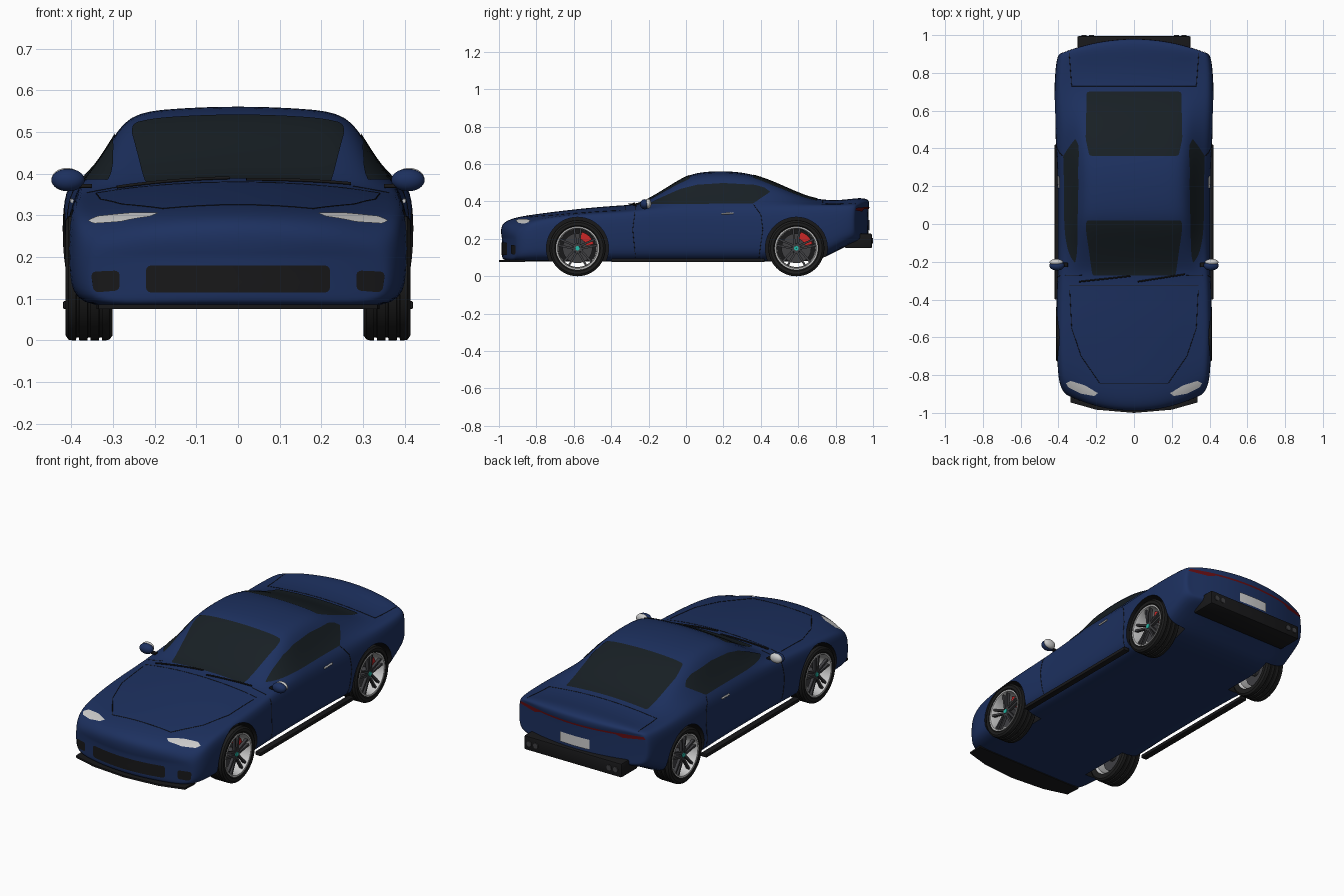
import bpy, bmesh, math
from mathutils import Vector
from mathutils.bvhtree import BVHTree

if "Cube" in bpy.data.objects:
    bpy.data.objects.remove(bpy.data.objects["Cube"])

def material(name, r, g, b):
    m = bpy.data.materials.new(name)
    m.diffuse_color = (r, g, b, 1)
    m.use_nodes = True
    m.node_tree.nodes["Principled BSDF"].inputs["Base Color"].default_value = m.diffuse_color
    return m

BLUE = material("blue_paint", .012, .03, .115)
BLACK = material("black_trim", .009, .009, .01)
GLASS = material("dark_glass", .009, .014, .018)
RUBBER = material("rubber", .012, .012, .012)
SILVER = material("silver", .6, .6, .62)
DARK = material("dark_metal", .05, .05, .055)
RED = material("red_caliper", .6, .02, .02)
LAMP = material("tail_red", .12, .004, .006)
TEAL = material("teal_cap", .02, .5, .4)

def finish(name, bm, mat, normals=True):
    if normals:
        bmesh.ops.recalc_face_normals(bm, faces=bm.faces)
    me = bpy.data.meshes.new(name)
    bm.to_mesh(me)
    bm.free()
    me.materials.append(mat)
    ob = bpy.data.objects.new(name, me)
    bpy.context.collection.objects.link(ob)
    return ob

def box(name, lo, hi, mat, bevel=.004):
    bm = bmesh.new()
    bmesh.ops.create_cube(bm, size=1)
    for v in bm.verts:
        v.co = [lo[i] + (v.co[i] + .5) * (hi[i] - lo[i]) for i in range(3)]
    if bevel:
        bmesh.ops.bevel(bm, geom=bm.edges[:], offset=bevel, segments=2, affect='EDGES', profile=.5)
    return finish(name, bm, mat)

def lathe(name, profile, mat, s, y, z, a0=0, a1=360, seg=48):
    """Turn a closed (radius, x) profile around the x axis; s picks the side."""
    bm = bmesh.new()
    full = a1 - a0 == 360
    rings = []
    for k in range(seg if full else seg + 1):
        a = math.radians(a0 + (a1 - a0) * k / seg)
        rings.append([bm.verts.new((s * x, y + r * math.cos(a), z + r * math.sin(a))) for r, x in profile])
    n = len(profile)
    for k in range(seg):
        A, B = rings[k], rings[(k + 1) % len(rings)]
        for i in range(n):
            bm.faces.new((A[i], A[(i + 1) % n], B[(i + 1) % n], B[i]))
    if not full:
        bm.faces.new(rings[0])
        bm.faces.new(rings[-1])
    return finish(name, bm, mat)

# Body: lofted stations (y, floor z, half width, shoulder z, roof half width, top z, end bow)
STATIONS = [
    (-.993, .10, .34, .20, .20, .255, .08), (-.983, .085, .365, .23, .22, .288, .08),
    (-.93, .08, .392, .27, .25, .314, .07), (-.82, .08, .404, .305, .26, .333, .03),
    (-.60, .08, .412, .328, .27, .36, 0), (-.42, .08, .411, .338, .27, .377, 0),
    (-.28, .08, .406, .347, .275, .384, 0), (-.23, .08, .404, .352, .28, .398, 0),
    (-.12, .08, .403, .356, .277, .462, 0), (0, .08, .403, .36, .27, .54, 0),
    (.08, .08, .403, .36, .267, .56, 0), (.20, .08, .404, .36, .265, .566, 0),
    (.34, .08, .408, .363, .265, .555, 0), (.48, .08, .417, .37, .265, .503, 0),
    (.62, .08, .423, .376, .268, .437, 0), (.72, .085, .422, .38, .28, .409, 0),
    (.84, .155, .416, .38, .28, .409, -.01), (.93, .185, .405, .38, .28, .423, -.04),
    (.975, .20, .39, .375, .28, .415, -.07), (.985, .21, .375, .365, .27, .40, -.08)]
COLS = (-1, -.6, 0, .6, 1)

def point(st, row, f):
    y, zb, w, zs, wt, zt, bow = st
    crown = .018
    if row < 6:
        x, z = [(w - .015, zb), (w, zb + .33 * (zs - zb)), (w, zb + .72 * (zs - zb)), (w * .975, zs)][row - 2]
    else:
        t = {6: .3, 7: .65, 8: 1}[row]
        x = w * .975 + (wt - w * .975) * t
        z = zs + (zt - crown - zs) * t ** (.9 + 2 * (zt - zs))
    if row == 8:
        z += crown * (1 - f * f)
    return Vector((f * x, y + bow * (f * x / w) ** 2, z))

bm = bmesh.new()
layout = ([(2, f) for f in COLS] + [(r, 1) for r in range(3, 8)]
          + [(8, -f) for f in COLS] + [(r, -1) for r in range(7, 2, -1)])
rings = [[bm.verts.new(point(st, r, f)) for r, f in layout] for st in STATIONS]
for A, B in zip(rings, rings[1:]):
    for i in range(len(A)):
        j = (i + 1) % len(A)
        bm.faces.new((A[i], A[j], B[j], B[i]))
for st in (STATIONS[0], STATIONS[-1]):
    grid = [[bm.verts.new(point(st, r, f)) for f in COLS] for r in range(2, 9)]
    for a, b in zip(grid, grid[1:]):
        for i in range(4):
            bm.faces.new((a[i], a[i + 1], b[i + 1], b[i]))
bmesh.ops.remove_doubles(bm, verts=bm.verts, dist=1e-5)
body = finish("body_shell", bm, BLUE)
bpy.context.view_layer.objects.active = body
body.modifiers.new("smooth", 'SUBSURF').levels = 2
bpy.ops.object.modifier_apply(modifier="smooth")
bm = bmesh.new()
bm.from_mesh(body.data)
SURFACE = BVHTree.FromBMesh(bm)
bm.free()

# Wheel arches
for y in (-.58, .59):
    for s in (1, -1):
        cut = lathe("arch_cutter", [(.001, .28), (.166, .28), (.166, .5), (.001, .5)], BLACK, s, y, .15)
        bm = bmesh.new()
        bm.from_mesh(cut.data)
        bmesh.ops.remove_doubles(bm, verts=bm.verts, dist=.003)
        bmesh.ops.recalc_face_normals(bm, faces=bm.faces)
        bm.to_mesh(cut.data)
        bm.free()
        mod = body.modifiers.new("arch", 'BOOLEAN')
        mod.object, mod.operation, mod.solver = cut, 'DIFFERENCE', 'EXACT'
        mod.material_mode = 'TRANSFER'
        bpy.context.view_layer.objects.active = body
        bpy.ops.object.modifier_apply(modifier="arch")
        bpy.data.objects.remove(cut)

def project(u, v, axis, side, off):
    co = [u, v]
    co.insert(axis, side * 2)
    d = Vector((0, 0, 0))
    d[axis] = -side
    hit, nor = SURFACE.ray_cast(Vector(co), d)[:2]
    return hit + nor * off if hit else None

def patch(name, pts, axis, side, mat, off=.003, r=.012, step=.02):
    """Panel drawn as a flat outline and laid onto the body along an axis."""
    bm = bmesh.new()
    vs = []
    for p in pts:
        co = list(p)
        co.insert(axis, side * 2)
        vs.append(bm.verts.new(co))
    f = bm.faces.new(vs)
    f.normal_update()
    if f.normal[axis] * side < 0:
        f.normal_flip()
    if r:
        bmesh.ops.bevel(bm, geom=bm.verts[:], offset=r, segments=3, affect='VERTICES', profile=.5, clamp_overlap=True)
    for k in [a for a in range(3) if a != axis]:
        no = Vector([float(a == k) for a in range(3)])
        for i in range(-50, 51):
            bmesh.ops.bisect_plane(bm, geom=bm.verts[:] + bm.edges[:] + bm.faces[:], plane_co=no * i * step, plane_no=no)
    lost = []
    for v in bm.verts:
        u = [c for a, c in enumerate(v.co) if a != axis]
        p = project(*u, axis, side, off)
        if p:
            v.co = p
        else:
            lost.append(v)
    bmesh.ops.delete(bm, geom=lost, context='VERTS')
    return finish(name, bm, mat, normals=False)

def seam(name, pts, axis, side, mat=BLACK, depth=.0016, off=0):
    """Thin line following the body surface."""
    path = [Vector(a).lerp(Vector(b), k / 8) for a, b in zip(pts, pts[1:]) for k in range(8)] + [Vector(pts[-1])]
    path = [p for p in (project(q[0], q[1], axis, side, off) for q in path) if p]
    cu = bpy.data.curves.new(name, 'CURVE')
    cu.dimensions, cu.bevel_depth, cu.bevel_resolution, cu.use_fill_caps = '3D', depth, 1, True
    sp = cu.splines.new('POLY')
    sp.points.add(len(path) - 1)
    for q, p in zip(sp.points, path):
        q.co = (*p, 1)
    cu.materials.append(mat)
    bpy.context.collection.objects.link(bpy.data.objects.new(name, cu))

# Glass, grille and plate
patch("windscreen", [(-.22, -.272), (.22, -.272), (.255, -.02), (.25, .02), (-.25, .02), (-.255, -.02)], 2, 1, GLASS)
patch("rear_window", [(-.235, .36), (.235, .36), (.255, .45), (.25, .70), (-.25, .70), (-.255, .45)], 2, 1, GLASS)
patch("front_grille", [(-.22, .115), (.22, .115), (.22, .18), (-.22, .18)], 1, -1, BLACK)
patch("number_plate", [(-.09, .245), (.09, .245), (.09, .30), (-.09, .30)], 1, 1, SILVER, off=.006, r=.005)
patch("tail_light_bar", [(-.385, .352), (-.27, .346), (-.23, .36), (.23, .36), (.27, .346), (.385, .352),
                         (.375, .366), (.25, .37), (-.25, .37), (-.375, .366)], 1, 1, LAMP, r=0)

# Panel lines and wipers
seam("bonnet_rear_seam", [(-.34, -.325), (.34, -.325)], 2, 1)
seam("bonnet_seam", [(-.34, -.35), (-.33, -.55), (-.28, -.7), (-.18, -.845), (.18, -.845), (.28, -.7), (.33, -.55), (.34, -.35)], 2, 1)
seam("boot_seam", [(-.345, .93), (-.33, .73), (.33, .73), (.345, .93)], 2, 1)
seam("wiper_right", [(.27, -.265), (.02, -.305)], 2, 1, depth=.004, off=.005)
seam("wiper_left", [(-.02, -.275), (-.29, -.305)], 2, 1, depth=.004, off=.005)

# Splitter and rear bumper
bm = bmesh.new()
face = bm.faces.new([bm.verts.new((x, y, .076)) for x, y in
                     [(-.34, -.86), (-.335, -.945), (-.2, -.983), (0, -1), (.2, -.983), (.335, -.945), (.34, -.86)]])
top = bmesh.ops.extrude_face_region(bm, geom=[face])
bmesh.ops.translate(bm, vec=(0, 0, .01), verts=[g for g in top['geom'] if isinstance(g, bmesh.types.BMVert)])
finish("front_splitter", bm, BLACK)
box("rear_bumper", (-.3, .85, .15), (.3, .995, .228), BLACK, .008)

def wheel(label, s, y):
    z = .15
    tread = []
    for a in (.385, .3575, .33):
        tread += [(.15, a + .004), (.143, a + .003), (.143, a - .003), (.15, a - .004)]
    lathe(label + "_tyre", [(.111, .40), (.122, .412), (.138, .414), (.148, .407), (.15, .398)] + tread
          + [(.15, .318), (.148, .309), (.138, .301), (.111, .305)], RUBBER, s, y, z)
    lathe(label + "_rim", [(.113, .404), (.116, .411), (.108, .41), (.103, .395), (.10, .32), (.112, .306)], SILVER, s, y, z)
    lathe(label + "_brake_disc", [(.001, .345), (.08, .345), (.08, .353), (.001, .353)], DARK, s, y, z)
    lathe(label + "_hub", [(.001, .33), (.028, .33), (.028, .39), (.022, .397), (.001, .397)], DARK, s, y, z, seg=24)
    lathe(label + "_centre_cap", [(.001, .39), (.013, .39), (.012, .401), (.001, .401)], TEAL, s, y, z, seg=20)
    lathe(label + "_caliper", [(.05, .34), (.09, .34), (.09, .372), (.05, .372)], RED, s, y, z, 15, 75, 8)
    # paired spokes
    bm = bmesh.new()
    for k in range(5):
        for d in (-.011, .011):
            a = math.radians(90 + 72 * k)
            for v in bmesh.ops.create_cube(bm, size=1)['verts']:
                r = .015 + (v.co.y + .5) * .092
                t = v.co.z * .011 + d * (.6 + r * 9)
                x = .389 + v.co.x * .016 + r * .05
                v.co = (s * x, y + r * math.cos(a) - t * math.sin(a), z + r * math.sin(a) + t * math.cos(a))
    finish(label + "_spokes", bm, DARK)

def ball(name, c, r, mat):
    bm = bmesh.new()
    bmesh.ops.create_uvsphere(bm, u_segments=28, v_segments=16, radius=1)
    for v in bm.verts:
        v.co = [c[i] + v.co[i] * r[i] for i in range(3)]
    finish(name, bm, mat)

# Paired parts
for s, side in ((1, "left"), (-1, "right")):
    wheel("front_wheel_" + side, s, -.58)
    wheel("rear_wheel_" + side, s, .59)
    patch("side_window_" + side, [(-.205, .383), (-.12, .425), (-.03, .465), (.06, .488), (.2, .497), (.37, .487),
                                  (.42, .472), (.45, .45), (.36, .388)], 0, s, GLASS, r=.004)
    patch("headlight_" + side, [(s * x, y) for x, y in [(.19, -.895), (.21, -.91), (.28, -.897), (.345, -.865),
                                (.36, -.842), (.335, -.83), (.26, -.853)]], 2, 1, SILVER, r=.004)
    patch("fog_vent_" + side, [(s * x, z) for x, z in [(.283, .12), (.345, .115), (.352, .165), (.283, .168)]], 1, -1, BLACK)
    seam("door_front_seam_" + side, [(-.27, .37), (-.285, .25), (-.27, .1)], 0, s)
    seam("door_rear_seam_" + side, [(.36, .385), (.40, .33), (.41, .25), (.39, .1)], 0, s)
    seam("door_handle_" + side, [(.19, .334), (.255, .336)], 0, s, SILVER, .005, .003)
    x0, x1 = sorted((s * .385, s * .42))
    box("side_skirt_" + side, (x0, -.4, .075), (x1, .42, .095), BLACK)
    ball("mirror_housing_" + side, (s * .408, -.22, .385), (.04, .026, .027), BLUE)
    ball("mirror_glass_" + side, (s * .411, -.203, .388), (.036, .018, .026), SILVER)
    x0, x1 = sorted((s * .35, s * .40))
    box("mirror_stalk_" + side, (x0, -.228, .366), (x1, -.205, .376), BLACK, .003)
    for x in (.225, .265):
        bm = bmesh.new()
        bmesh.ops.create_cone(bm, cap_ends=True, segments=24, radius1=.014, radius2=.014, depth=.05)
        for v in bm.verts:
            v.co = (s * x + v.co.x, .975 + v.co.z, .19 + v.co.y)
        finish("exhaust_" + side, bm, DARK)

bpy.ops.object.select_all(action='DESELECT')
for ob in bpy.context.scene.objects:
    ob.select_set(ob.type == 'MESH')
bpy.context.view_layer.objects.active = body
bpy.ops.object.shade_smooth_by_angle(angle=math.radians(35))
